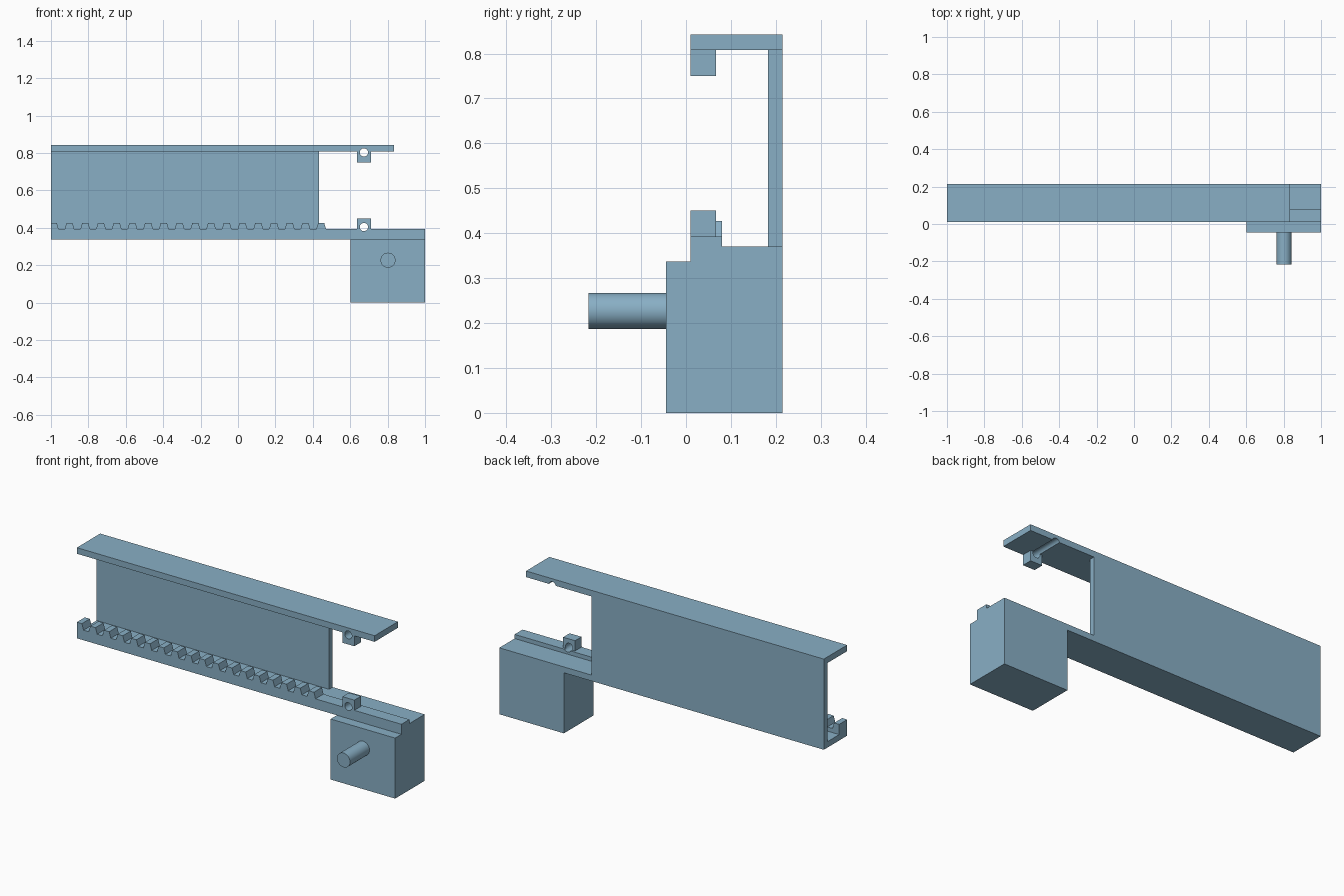
import bpy, math

if "Cube" in bpy.data.objects:
    bpy.data.objects.remove(bpy.data.objects["Cube"])

steel = bpy.data.materials.new("blue grey steel")
steel.diffuse_color = (0.25, 0.43, 0.56, 1.0)
steel.use_nodes = True
steel.node_tree.nodes["Principled BSDF"].inputs["Base Color"].default_value = steel.diffuse_color


def prism(name, outline, y0, y1):
    """Extrude an x-z outline (counter-clockwise from the front) along y."""
    n = len(outline)
    verts = [(x, y0, z) for x, z in outline] + [(x, y1, z) for x, z in outline]
    faces = [tuple(range(n)), tuple(reversed(range(n, 2 * n)))]
    for i in range(n):
        j = (i + 1) % n
        faces.append((j, i, i + n, j + n))
    mesh = bpy.data.meshes.new(name)
    mesh.from_pydata(verts, [], faces)
    mesh.materials.append(steel)
    obj = bpy.data.objects.new(name, mesh)
    bpy.context.collection.objects.link(obj)
    return obj


def box(name, x0, x1, y0, y1, z0, z1):
    return prism(name, [(x0, z0), (x1, z0), (x1, z1), (x0, z1)], y0, y1)


def rod(name, x, z, r, y0, y1, sides=40):
    angles = [2 * math.pi * i / sides for i in range(sides)]
    return prism(name, [(x + r * math.cos(a), z + r * math.sin(a)) for a in angles], y0, y1)


def activate(obj):
    bpy.ops.object.select_all(action='DESELECT')
    obj.select_set(True)
    bpy.context.view_layer.objects.active = obj


def combine(obj, tool, operation, keep=False):
    mod = obj.modifiers.new("combine", 'BOOLEAN')
    mod.operation, mod.solver, mod.object = operation, 'EXACT', tool
    activate(obj)
    bpy.ops.object.modifier_apply(modifier=mod.name)
    if not keep:
        bpy.data.objects.remove(tool)


FRONT, BACK = 0.01, 0.215

# Channel frame: two flanges, a back web and the drive block
frame = box("channel_frame", -1, 1, FRONT, BACK, 0.337, 0.37)
combine(frame, box("web", -1, 0.433, 0.183, BACK, 0.37, 0.808), 'UNION')
combine(frame, box("top_flange", -1, 0.835, FRONT, BACK, 0.808, 0.842), 'UNION')
combine(frame, box("drive_block", 0.602, 1, -0.045, BACK, 0, 0.337), 'UNION')

# Toothed rack with a plain strip at the right end
base, tip, pitch = 0.393, 0.427, 0.0841
outline = [(-1, 0.37), (1, 0.37), (1, base)]
for k in reversed(range(18)):
    c = -0.985 + pitch * k
    tooth = [(c + 0.026, base), (c + 0.016, tip), (c - 0.016, tip), (c - 0.026, base)]
    if k == 0:
        tooth = tooth[:2] + [(-1, tip)]
    outline += tooth
rack = prism("toothed_rack", outline, FRONT, 0.08)

# Lugs that hold the guide rods
lower_lug = box("lower_lug", 0.637, 0.71, FRONT, 0.067, base, 0.45)
upper_lug = box("upper_lug", 0.637, 0.71, FRONT, 0.067, 0.75, 0.808)
combine(rack, lower_lug, 'UNION')

# Round holes through the lugs, rack and top flange
lower_hole = rod("lower_hole", 0.673, 0.404, 0.022, -0.1, 0.4)
upper_hole = rod("upper_hole", 0.673, 0.803, 0.022, -0.1, 0.4)
combine(rack, lower_hole, 'DIFFERENCE')
combine(frame, upper_lug, 'UNION')
combine(frame, upper_hole, 'DIFFERENCE')

# Drive shaft on the front of the block
shaft = rod("drive_shaft", 0.802, 0.227, 0.04, -0.217, -0.045)

for obj in (frame, rack, shaft):
    activate(obj)
    bpy.ops.object.shade_smooth_by_angle(angle=math.radians(25))
